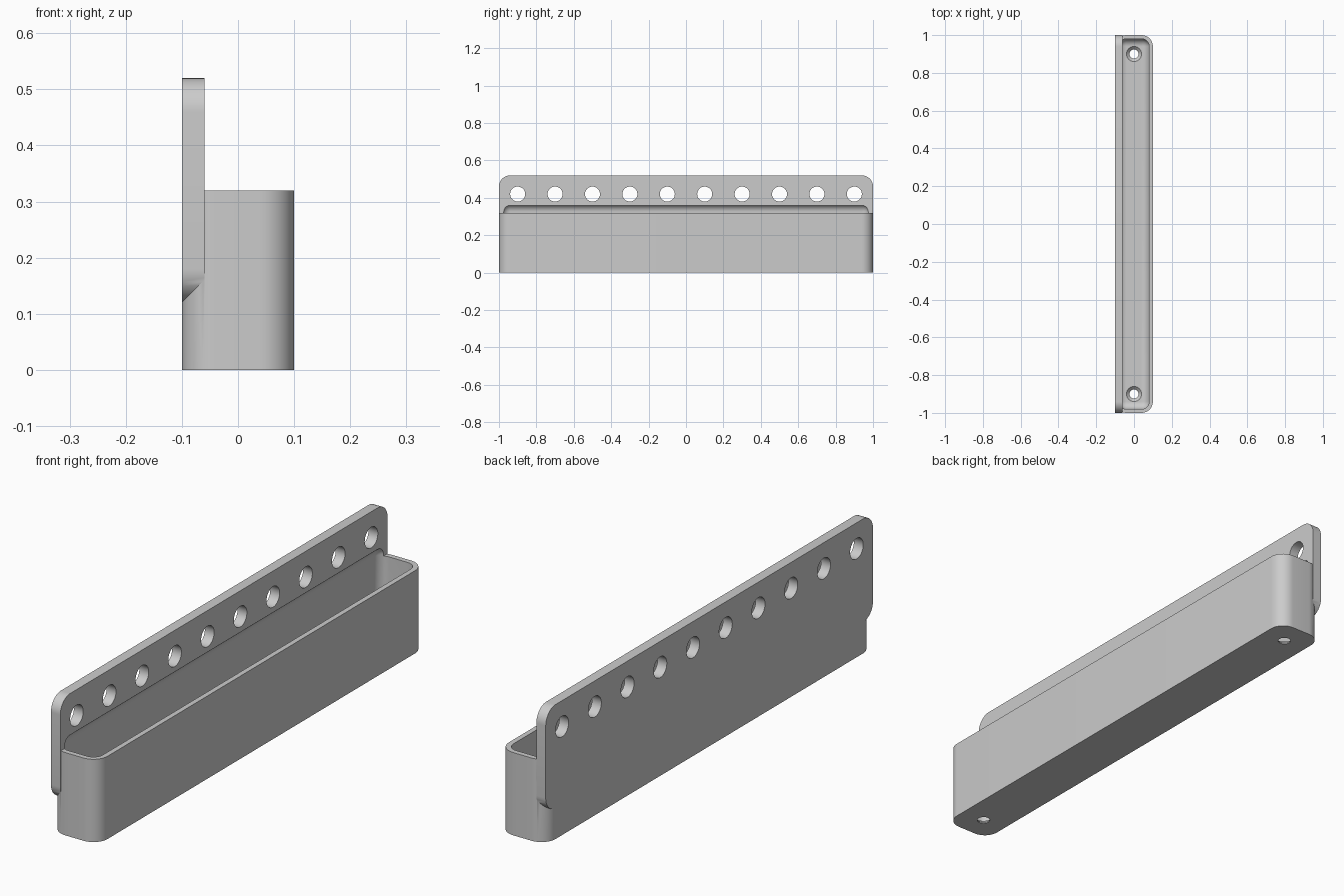
import bpy
import bmesh
from math import radians
from mathutils import Matrix, Vector

cube = bpy.data.objects.get("Cube")
if cube:
    bpy.data.objects.remove(cube, do_unlink=True)

CORNER = 0.06      # outer corner radius
WALL = 0.02        # bin wall and floor thickness
SEGMENTS = 12

grey = bpy.data.materials.new("light_grey")
grey.use_nodes = True
grey.diffuse_color = (0.6, 0.6, 0.6, 1)
grey.node_tree.nodes["Principled BSDF"].inputs["Base Color"].default_value = (0.6, 0.6, 0.6, 1)


def make_object(name, bm):
    mesh = bpy.data.meshes.new(name)
    bmesh.ops.recalc_face_normals(bm, faces=bm.faces)
    bm.to_mesh(mesh)
    bm.free()
    mesh.materials.append(grey)
    obj = bpy.data.objects.new(name, mesh)
    bpy.context.collection.objects.link(obj)
    return obj


def rounded_box(name, low, high, radius, axis=None):
    """Box with the edges along one axis rounded, or all edges if axis is None."""
    low, high = Vector(low), Vector(high)
    bm = bmesh.new()
    bmesh.ops.create_cube(bm, size=1)
    for v in bm.verts:
        v.co = (low + high) / 2 + v.co * (high - low)
    edges = [e for e in bm.edges if axis is None
             or abs((e.verts[0].co - e.verts[1].co).normalized()[axis]) > 0.9]
    bmesh.ops.bevel(bm, geom=edges, offset=radius, segments=SEGMENTS,
                    profile=0.5, affect='EDGES', clamp_overlap=True)
    return make_object(name, bm)


def add_cone(bm, bottom, top, depth, matrix):
    bmesh.ops.create_cone(bm, cap_ends=True, segments=48, radius1=bottom,
                          radius2=top, depth=depth, matrix=matrix)


def combine(target, other, operation):
    mod = target.modifiers.new(operation.title(), 'BOOLEAN')
    mod.operation = operation
    mod.solver = 'EXACT'
    mod.object = other
    bpy.context.view_layer.objects.active = target
    bpy.ops.object.modifier_apply(modifier=mod.name)
    bpy.data.objects.remove(other, do_unlink=True)


# Tray body joined to the upright mounting plate
tray = rounded_box("wall_tray", (-0.1, -1, 0), (0.1, 1, 0.32), CORNER, axis=2)
plate = rounded_box("mounting_plate", (-0.1, -1, 0.12), (-0.06, 1, 0.52), CORNER, axis=0)
combine(tray, plate, 'UNION')

# Hollow with rounded edges, reaching slightly up into the plate
hollow = rounded_box("hollow", (-0.1 + WALL, -1 + WALL, WALL),
                     (0.1 - WALL, 1 - WALL, 0.365), 0.04)
combine(tray, hollow, 'DIFFERENCE')

# Row of round holes through the plate
bm = bmesh.new()
for i in range(10):
    add_cone(bm, 0.04, 0.04, 0.2,
             Matrix.Translation((-0.08, -0.9 + 0.2 * i, 0.42)) @ Matrix.Rotation(radians(90), 4, 'Y'))
combine(tray, make_object("plate_holes", bm), 'DIFFERENCE')

# Countersunk screw holes in the floor
for radii, depth, z in (((0.024, 0.024), 0.1, 0), ((0.02, 0.044), 0.024, 0.012)):
    bm = bmesh.new()
    for side in (-1, 1):
        add_cone(bm, *radii, depth, Matrix.Translation((0, 0.9 * side, z)))
    combine(tray, make_object("screw_holes", bm), 'DIFFERENCE')

bpy.ops.object.select_all(action='DESELECT')
tray.select_set(True)
bpy.context.view_layer.objects.active = tray
bpy.ops.object.shade_smooth_by_angle(angle=radians(30))
